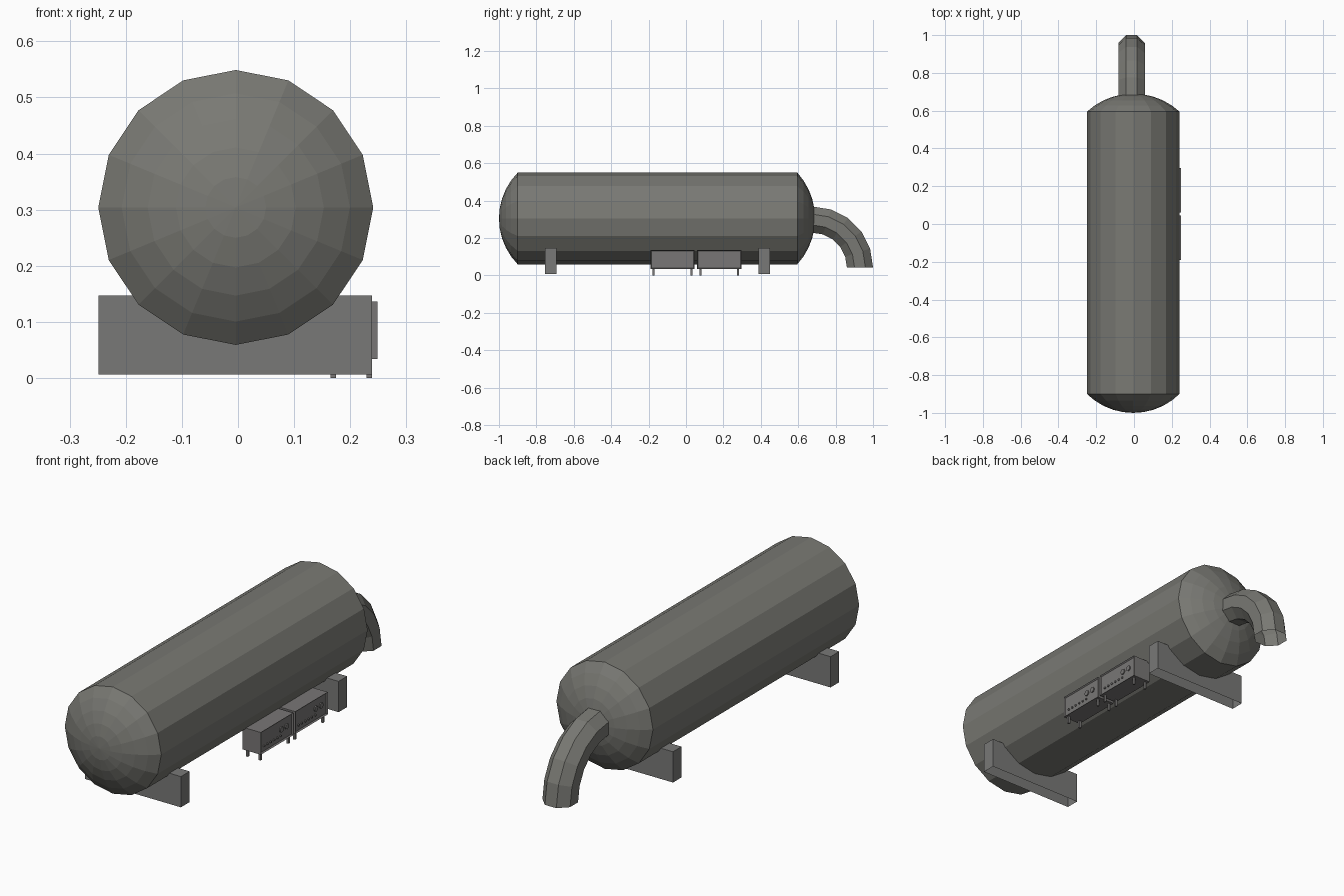
import bpy, bmesh, math
from mathutils import Matrix, Vector

if "Cube" in bpy.data.objects:
    bpy.data.objects.remove(bpy.data.objects["Cube"])


def material(name, rgb):
    m = bpy.data.materials.new(name)
    m.diffuse_color = (*rgb, 1)
    m.use_nodes = True
    m.node_tree.nodes["Principled BSDF"].inputs["Base Color"].default_value = m.diffuse_color
    return m


TANK = material("tank grey", (0.19, 0.19, 0.172))
STEEL = material("saddle grey", (0.19, 0.19, 0.185))
BOX = material("cabinet grey", (0.19, 0.183, 0.18))


def finish(name, bm, mat, fix=True):
    if fix:
        bmesh.ops.recalc_face_normals(bm, faces=bm.faces[:])
    me = bpy.data.meshes.new(name)
    bm.to_mesh(me)
    bm.free()
    me.materials.append(mat)
    ob = bpy.data.objects.new(name, me)
    bpy.context.collection.objects.link(ob)
    return ob


def add_box(bm, lo, hi):
    lo, hi = Vector(lo), Vector(hi)
    m = Matrix.Translation((lo + hi) / 2) @ Matrix.Diagonal((*(hi - lo), 1))
    return bmesh.ops.create_cube(bm, size=1, matrix=m)["verts"]


def bridge(bm, rings):
    for a, b in zip(rings, rings[1:]):
        n = len(a)
        for i in range(n):
            bm.faces.new((a[i], a[(i + 1) % n], b[(i + 1) % n], b[i]))


# Tank: 16-sided body with shallow domed ends
CX, CZ, R, SIDES, STEPS = -0.004, 0.304, 0.245, 16, 5
DOME = 0.35
MAX = math.asin(R / DOME)
drop = DOME * math.cos(MAX)
front = [(DOME * math.sin(MAX * i / STEPS), -0.9 - DOME * math.cos(MAX * i / STEPS) + drop)
         for i in range(1, STEPS + 1)]
back = [(r, 0.595 - 0.95 * (y + 0.9)) for r, y in reversed(front)]
bm = bmesh.new()
rings = [[bm.verts.new((CX + r * math.cos(math.tau * k / SIDES), y,
                        CZ + r * math.sin(math.tau * k / SIDES))) for k in range(SIDES)]
         for r, y in front + back]
bridge(bm, rings)
for ring, y in ((rings[0], -1.0), (rings[-1], 0.69)):
    tip = bm.verts.new((CX, y, CZ))
    for k in range(SIDES):
        bm.faces.new((ring[k], ring[(k + 1) % SIDES], tip))
finish("tank", bm, TANK)

# Outlet pipe: octagonal quarter bend, open at the end
bm = bmesh.new()
BEND, RP = 0.255, 0.07 / math.cos(math.pi / 8)
rings = []
for s in [-1] + list(range(6)):
    a = math.radians(18 * max(s, 0))
    ring = []
    for k in range(8):
        t = math.tau * (k + 0.5) / 8
        d = BEND + RP * math.sin(t)
        y = 0.675 + d * math.sin(a) - (0.03 if s < 0 else 0)
        ring.append(bm.verts.new((-0.013 + RP * math.cos(t), y, 0.043 + d * math.cos(a))))
    rings.append(ring)
bridge(bm, rings)
finish("outlet_pipe", bm, TANK)

# Support saddles, hollow underneath
for name, y0, y1 in (("front_saddle", -0.755, -0.692), ("rear_saddle", 0.388, 0.45)):
    bm = bmesh.new()
    add_box(bm, (-0.249, y0, 0.006), (0.239, y1, 0.147))
    bm.faces.ensure_lookup_table()
    low = [f for f in bm.faces if f.calc_center_median().z < 0.01]
    bmesh.ops.delete(bm, geom=low, context='FACES_ONLY')
    finish(name, bm, STEEL, fix=False)

# Two control cabinets with recessed panels, dials, buttons and legs
for name, y0 in (("front_cabinet", -0.19), ("rear_cabinet", 0.06)):
    y1 = y0 + 0.236
    bm = bmesh.new()
    add_box(bm, (0.157, y0, 0.034), (0.249, y1, 0.136))
    panel = [f for f in bm.faces if f.normal.x > 0.9 or f.calc_center_median().x > 0.24]
    bmesh.ops.inset_region(bm, faces=panel, thickness=0.007, depth=0)
    for v in panel[0].verts:
        v.co.x -= 0.006
    finish(name, bm, BOX)

    bm = bmesh.new()
    dials = [(0.155, 0.09, 0.013), (0.193, 0.09, 0.013)]
    buttons = [(0.03 + 0.024 * i, 0.062, 0.005) for i in range(6)]
    for dy, z, r in dials + buttons:
        m = Matrix.Translation((0.2445, y0 + dy, z)) @ Matrix.Rotation(math.pi / 2, 4, 'Y')
        bmesh.ops.create_cone(bm, cap_ends=True, segments=8, radius1=r, radius2=r,
                              depth=0.007, matrix=m)
    finish(name + "_controls", bm, BOX)

    bm = bmesh.new()
    for x in (0.165, 0.229):
        for y in (y0 + 0.012, y1 - 0.022):
            add_box(bm, (x, y, 0), (x + 0.01, y + 0.01, 0.036))
    finish(name + "_legs", bm, BOX)
